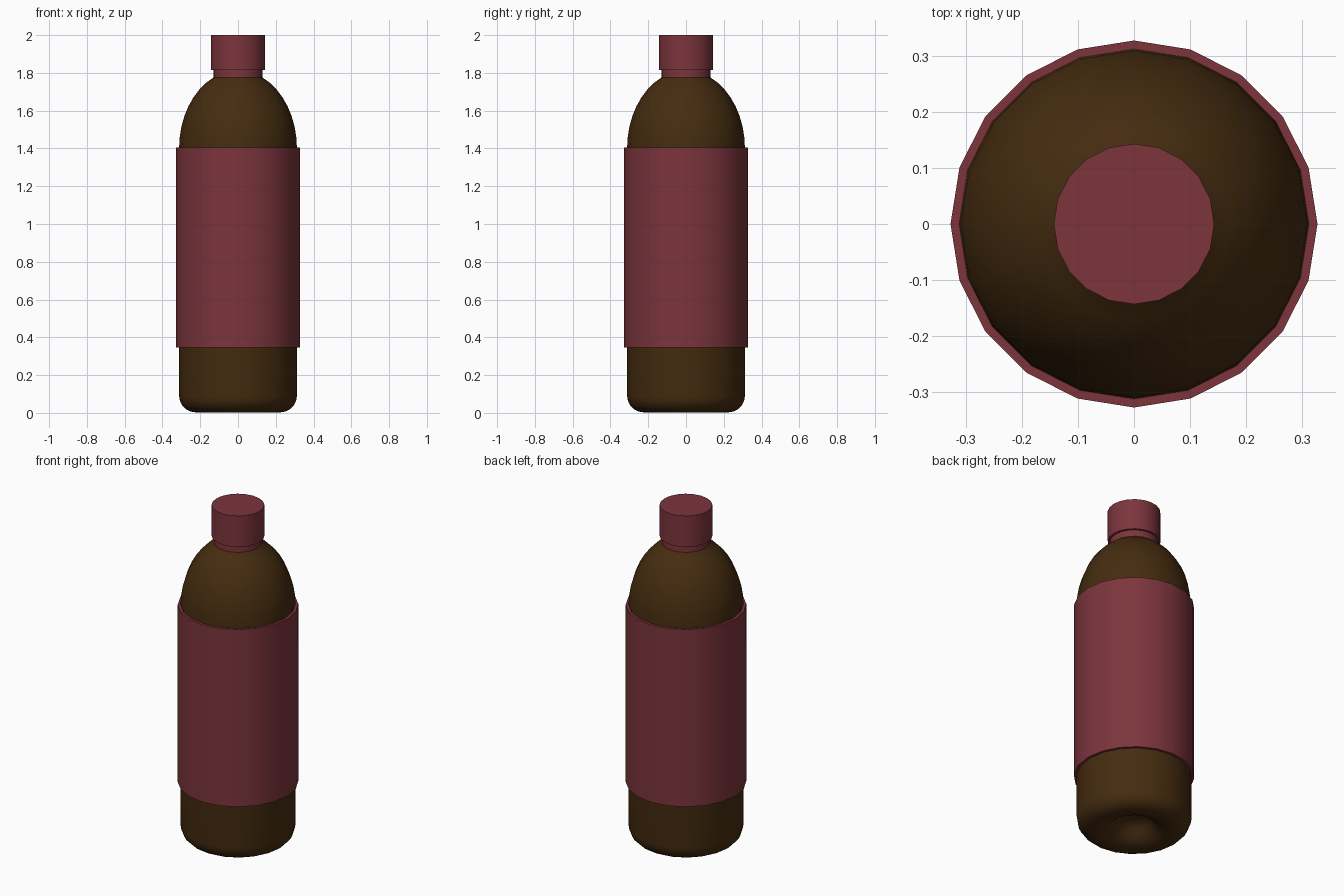
import bpy, bmesh
from math import sin, cos, pi, radians

if "Cube" in bpy.data.objects:
    bpy.data.objects.remove(bpy.data.objects["Cube"])

SIDES = 20


def material(name, color):
    m = bpy.data.materials.new(name)
    m.diffuse_color = color
    m.use_nodes = True
    m.node_tree.nodes["Principled BSDF"].inputs["Base Color"].default_value = m.diffuse_color
    return m


def lathe(name, profile, mat, closed=False):
    """Revolve (radius, z) points around z; radius 0 becomes a pole."""
    bm = bmesh.new()
    rings = []
    for r, z in profile:
        if r == 0:
            rings.append([bm.verts.new((0, 0, z))] * SIDES)
        else:
            rings.append([bm.verts.new((r * cos(2 * pi * i / SIDES), r * sin(2 * pi * i / SIDES), z))
                          for i in range(SIDES)])
    pairs = list(zip(rings, rings[1:]))
    if closed:
        pairs.append((rings[-1], rings[0]))
    for a, b in pairs:
        for i in range(SIDES):
            j = (i + 1) % SIDES
            bm.faces.new(dict.fromkeys((a[i], a[j], b[j], b[i])))
    bmesh.ops.recalc_face_normals(bm, faces=bm.faces)
    me = bpy.data.meshes.new(name)
    bm.to_mesh(me)
    bm.free()
    me.materials.append(mat)
    ob = bpy.data.objects.new(name, me)
    bpy.context.collection.objects.link(ob)
    bpy.ops.object.select_all(action='DESELECT')
    ob.select_set(True)
    bpy.context.view_layer.objects.active = ob
    bpy.ops.object.shade_smooth_by_angle(angle=radians(40))
    return ob


brown = material("brown_liquid", (0.06, 0.025, 0.005, 1))
red = material("red_plastic", (0.2, 0.035, 0.045, 1))

# Body: recessed base, rounded heel, straight wall, elliptical shoulder
base = [(0, 0.1), (0.06, 0.095), (0.09, 0.075), (0.115, 0.045), (0.15, 0.018), (0.19, 0.003)]
heel = [(0.225 + 0.087 * sin(t * pi / 10), 0.09 - 0.087 * cos(t * pi / 10)) for t in range(6)]
shoulder = [(0.312 * cos(a), 1.4 + 0.413 * sin(a)) for a in (radians(65.4) * t / 8 for t in range(9))]
lathe("bottle_body", base + heel + shoulder + [(0.12, 1.79), (0, 1.79)], brown)

# Label sleeve around the body
lathe("label", [(0.308, 0.345), (0.327, 0.345), (0.327, 1.405), (0.308, 1.405)], red, closed=True)

# Neck ring and screw cap
lathe("neck_ring", [(0, 1.77), (0.13, 1.77), (0.13, 1.82), (0, 1.82)], red)
lathe("cap", [(0, 1.815), (0.143, 1.815), (0.143, 2.0), (0, 2.0)], red)
